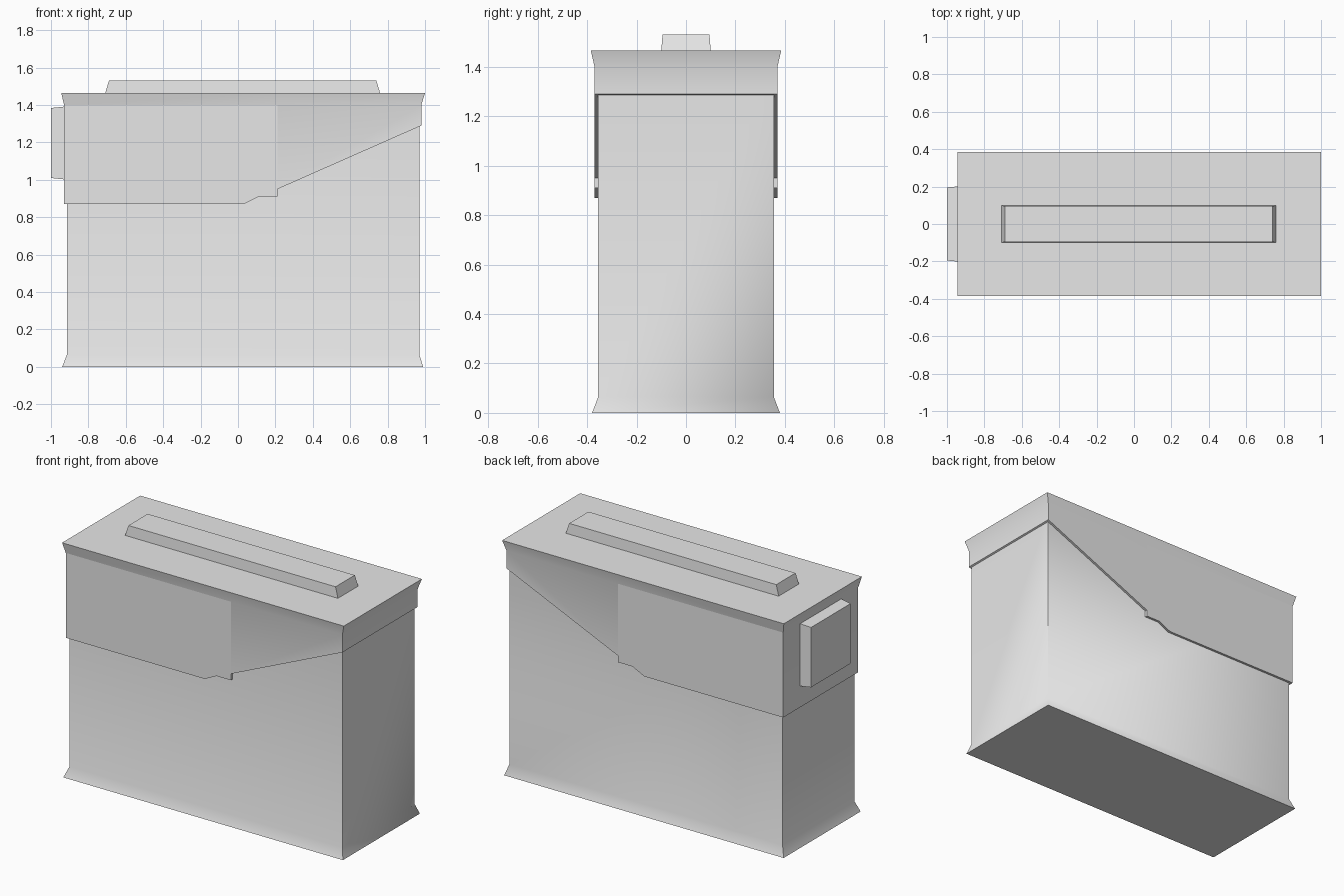
import bpy, bmesh, math

cube = bpy.data.objects.get("Cube")
if cube:
    bpy.data.objects.remove(cube, do_unlink=True)

grey = bpy.data.materials.new("plain_grey")
grey.use_nodes = True
grey.diffuse_color = (0.8, 0.8, 0.8, 1)
grey.node_tree.nodes["Principled BSDF"].inputs["Base Color"].default_value = (0.8, 0.8, 0.8, 1)


def finish(name, bm):
    """Turn a bmesh into a shaded object."""
    bmesh.ops.recalc_face_normals(bm, faces=bm.faces)
    mesh = bpy.data.meshes.new(name)
    bm.to_mesh(mesh)
    bm.free()
    mesh.materials.append(grey)
    obj = bpy.data.objects.new(name, mesh)
    bpy.context.collection.objects.link(obj)
    bpy.ops.object.select_all(action='DESELECT')
    obj.select_set(True)
    bpy.context.view_layer.objects.active = obj
    bpy.ops.object.shade_smooth_by_angle(angle=math.radians(30), keep_sharp_edges=True)
    return obj


def stacked_box(name, rings):
    """Closed box lofted through rectangles (x0, x1, half_y, z)."""
    bm = bmesh.new()
    loops = [[bm.verts.new(p) for p in
              ((x0, -hy, z), (x1, -hy, z), (x1, hy, z), (x0, hy, z))]
             for x0, x1, hy, z in rings]
    for low, high in zip(loops, loops[1:]):
        for i in range(4):
            j = (i + 1) % 4
            bm.faces.new((low[i], low[j], high[j], high[i]))
    bm.faces.new(loops[0])
    bm.faces.new(loops[-1])
    return finish(name, bm)


# Body with a flared foot; one foot corner is softly shaded
body = stacked_box("body", [(-0.94, 0.99, 0.38, 0), (-0.915, 0.97, 0.355, 0.065),
                            (-0.915, 0.97, 0.355, 1.35)])
for edge in body.data.edges:
    ends = [body.data.vertices[i].co for i in edge.vertices]
    if (all(v.x > 0 and v.y > 0 and v.z < 0.1 for v in ends)):
        edge.use_edge_sharp = False

# Lid with a stepped, slanting lower edge and a flared rim
lower_edge = [(-0.93, 0.87), (0.03, 0.87), (0.11, 0.91), (0.21, 0.91),
              (0.21, 0.95), (0.98, 1.29)]
SEAM, WALL_TOP, RIM = 0.21, 1.40, 1.465
bm = bmesh.new()
sides = []
for s in (-1, 1):
    low = [bm.verts.new((x, s * 0.37, z)) for x, z in lower_edge]
    mid = [bm.verts.new((x, s * 0.37, WALL_TOP)) for x in (-0.93, SEAM, 0.98)]
    rim = [bm.verts.new((x, s * 0.385, RIM)) for x in (-0.945, SEAM, 1.0)]
    left = bm.faces.new(low[:5] + [mid[1], mid[0]])
    bm.faces.new((low[4], low[5], mid[2], mid[1]))
    for i in (0, 1):
        bm.faces.new((mid[i], mid[i + 1], rim[i + 1], rim[i]))
    for edge in left.edges:
        edge.smooth = False
    sides.append((low, mid, rim))
(low_a, mid_a, rim_a), (low_b, mid_b, rim_b) = sides
for i in range(5):
    bm.faces.new((low_a[i], low_a[i + 1], low_b[i + 1], low_b[i]))
for end, k in ((0, 0), (5, 2)):
    bm.faces.new((low_a[end], mid_a[k], mid_b[k], low_b[end]))
    bm.faces.new((mid_a[k], rim_a[k], rim_b[k], mid_b[k]))
bm.faces.new(rim_a + rim_b[::-1])
finish("lid", bm)

# Carry handle, folded flat on the lid
stacked_box("handle", [(-0.71, 0.76, 0.1, RIM - 0.001), (-0.69, 0.74, 0.095, 1.53)])

# Latch plate on the end, tapering slightly outward
bm = bmesh.new()
bmesh.ops.create_cube(bm, size=1)
for v in bm.verts:
    outer = v.co.x < 0
    half_y, half_z = (0.195, 0.187) if outer else (0.203, 0.195)
    v.co = (-1.0 if outer else -0.925, math.copysign(half_y, v.co.y),
            1.197 + math.copysign(half_z, v.co.z))
finish("latch", bm)
